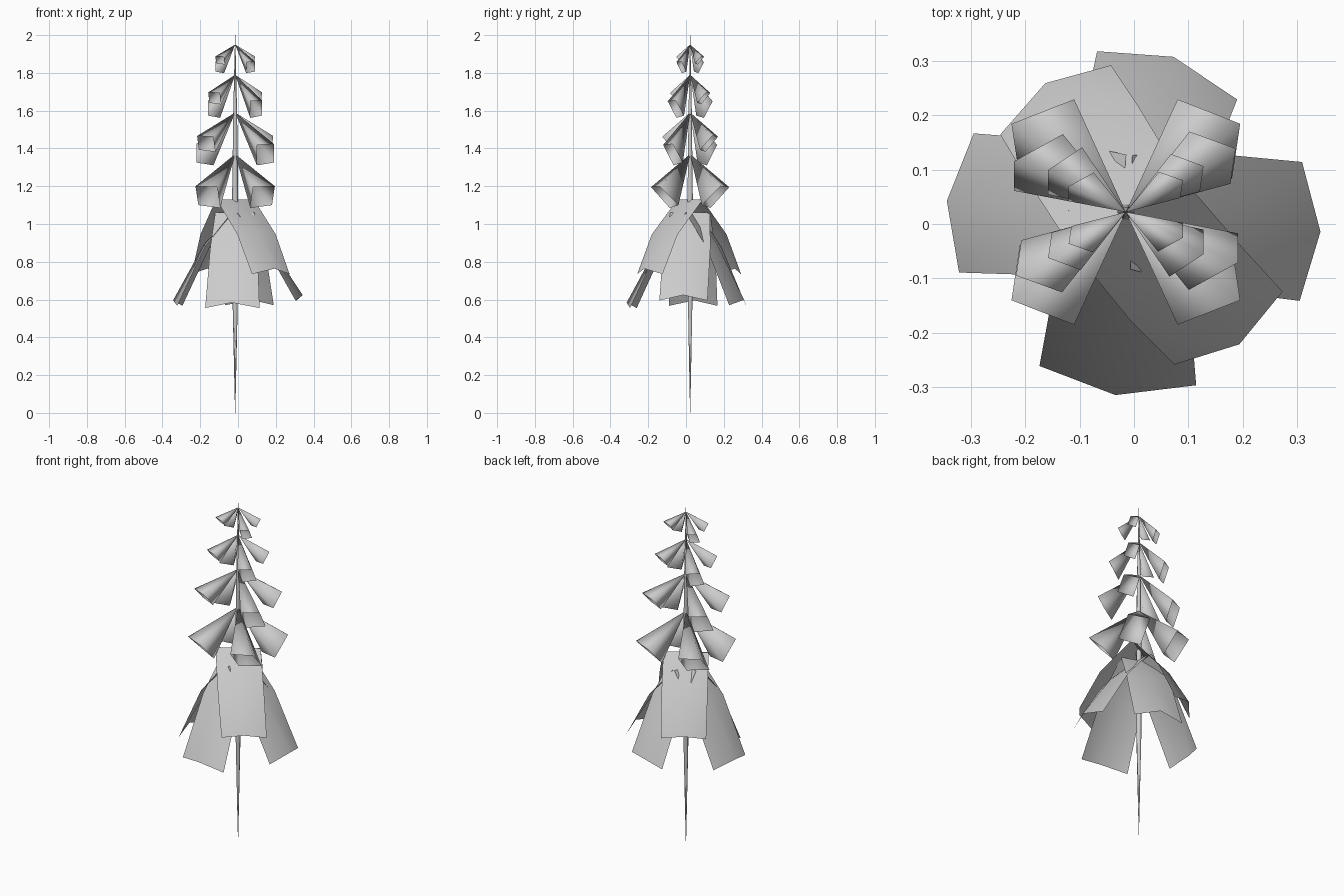
import bpy
from math import cos, sin, radians
from mathutils import Vector

cube = bpy.data.objects.get("Cube")
if cube:
    bpy.data.objects.remove(cube, do_unlink=True)

AXIS = Vector((-0.015, 0.022, 0))

grey = bpy.data.materials.new("plain_grey")
grey.use_nodes = True
grey.diffuse_color = (0.6, 0.6, 0.6, 1)
grey.node_tree.nodes["Principled BSDF"].inputs["Base Color"].default_value = (0.6, 0.6, 0.6, 1)


def add_mesh(name, verts, faces):
    mesh = bpy.data.meshes.new(name)
    mesh.from_pydata([Vector(v) + AXIS for v in verts], [], faces)
    mesh.materials.append(grey)
    for poly in mesh.polygons:
        poly.use_smooth = True
    obj = bpy.data.objects.new(name, mesh)
    bpy.context.collection.objects.link(obj)
    return obj


# Stem: slim six-sided spindle
def build_stem(profile, sides=6):
    verts = [(r * cos(radians(360 * i / sides)), r * sin(radians(360 * i / sides)), z)
             for r, z in profile for i in range(sides)]
    faces = []
    for row in range(len(profile) - 1):
        for i in range(sides):
            a, b = row * sides + i, row * sides + (i + 1) % sides
            faces.append((a, b, b + sides, a + sides))
    add_mesh("stem", verts, faces)


build_stem([(0.0005, 0), (0.003, 0.1), (0.014, 0.6), (0.016, 1.15), (0.01, 1.6), (0.0005, 2)])

# Bells: open four-sided cones hanging from the stem, mirrored in x and y
BIG = ((0.21, 0.162), (0.095, 0.207), (0.08, 0.108), (0.195, 0.062))
RAISED = ((0.21, 0.162), (0.122, 0.205), (0.11, 0.112), (0.2, 0.072))
HANGING = ((0.21, 0.143), (0.118, 0.22), (0.117, 0.135), (0.21, 0.06))
MOUTH_DROP = (0.17, 0.175, 0.285, 0.27)


def build_bell(name, top, mouth, scale, mirror_x, mirror_y):
    sx, sy, sz = scale
    rim = [(x * sx * mirror_x, y * sy * mirror_y, top - drop * sz)
           for (x, y), drop in zip(mouth, MOUTH_DROP)]
    faces = [(0, 1 + i, 1 + (i + 1) % 4) for i in range(4)]
    if mirror_x * mirror_y < 0:
        faces = [f[::-1] for f in faces]
    add_mesh(name, [(0, 0, top)] + rim, faces)


# Each tier: apex height, then mouth and scale of the raised and the hanging diagonal pair
TIERS = [(1.37, (BIG, (1.0, 1.0, 1.0)), (BIG, (1.0, 1.0, 1.0))),
         (1.59, (RAISED, (0.96, 0.72, 0.73)), (HANGING, (0.98, 0.65, 0.98))),
         (1.79, (RAISED, (0.68, 0.52, 0.55)), (HANGING, (0.68, 0.54, 0.8))),
         (1.95, (RAISED, (0.5, 0.36, 0.37)), (HANGING, (0.5, 0.33, 0.53)))]
for number, (top, raised, hanging) in enumerate(TIERS, 1):
    for x_name, mx in (("left", 1), ("right", -1)):
        for y_name, my in (("front", -1), ("back", 1)):
            mouth, scale = raised if mx == my else hanging
            build_bell(f"bell_{number}_{y_name}_{x_name}", top, mouth, scale, mx, my)


# Leaves: drooping sheets, arched across their width; shift slides the tip sideways
def build_leaf(name, azimuth, shift, rows, bulge=0.036):
    out = Vector((cos(radians(azimuth)), sin(radians(azimuth)), 0))
    side = Vector((-out.y, out.x, 0))
    verts, faces = [], []
    for n, (r, z, width) in enumerate(rows):
        t = n / (len(rows) - 1)
        for u in (-1, 0, 1):
            rise = bulge * t * (1 - abs(u))
            verts.append(out * (r + rise) + side * (u * width / 2 + shift * t)
                         + Vector((0, 0, z + 0.8 * rise)))
    for n in range(len(rows) - 1):
        for i in range(2):
            a = 3 * n + i
            faces.append((a, a + 3, a + 4, a + 1))
    add_mesh(name, verts, faces)


# Lower leaves: azimuth, sideways shift, reach, tip height, tip width
LOWER = {"front": (-97, 0.022, 0.3, 0.555, 0.29), "back": (71, 0.01, 0.262, 0.57, 0.272),
         "left": (-1, -0.03, 0.322, 0.595, 0.255), "right": (174, 0.014, 0.293, 0.567, 0.257)}
for name, (azimuth, shift, reach, tip, width) in LOWER.items():
    build_leaf(f"lower_leaf_{name}", azimuth, shift,
               [(0.01, 1.06, 0.21), (reach * 0.5, 0.88, 0.25), (reach, tip, width)])

# Upper leaves, one on each side of the same diagonal
for name, azimuth, shift, reach in (("front_left", -56, 0.037, 0.282), ("back_right", 122, 0, 0.243)):
    build_leaf(f"upper_leaf_{name}", azimuth, shift,
               [(0.0, 1.13, 0.24), (reach * 0.62, 0.945, 0.245), (reach, 0.735, 0.24)])
